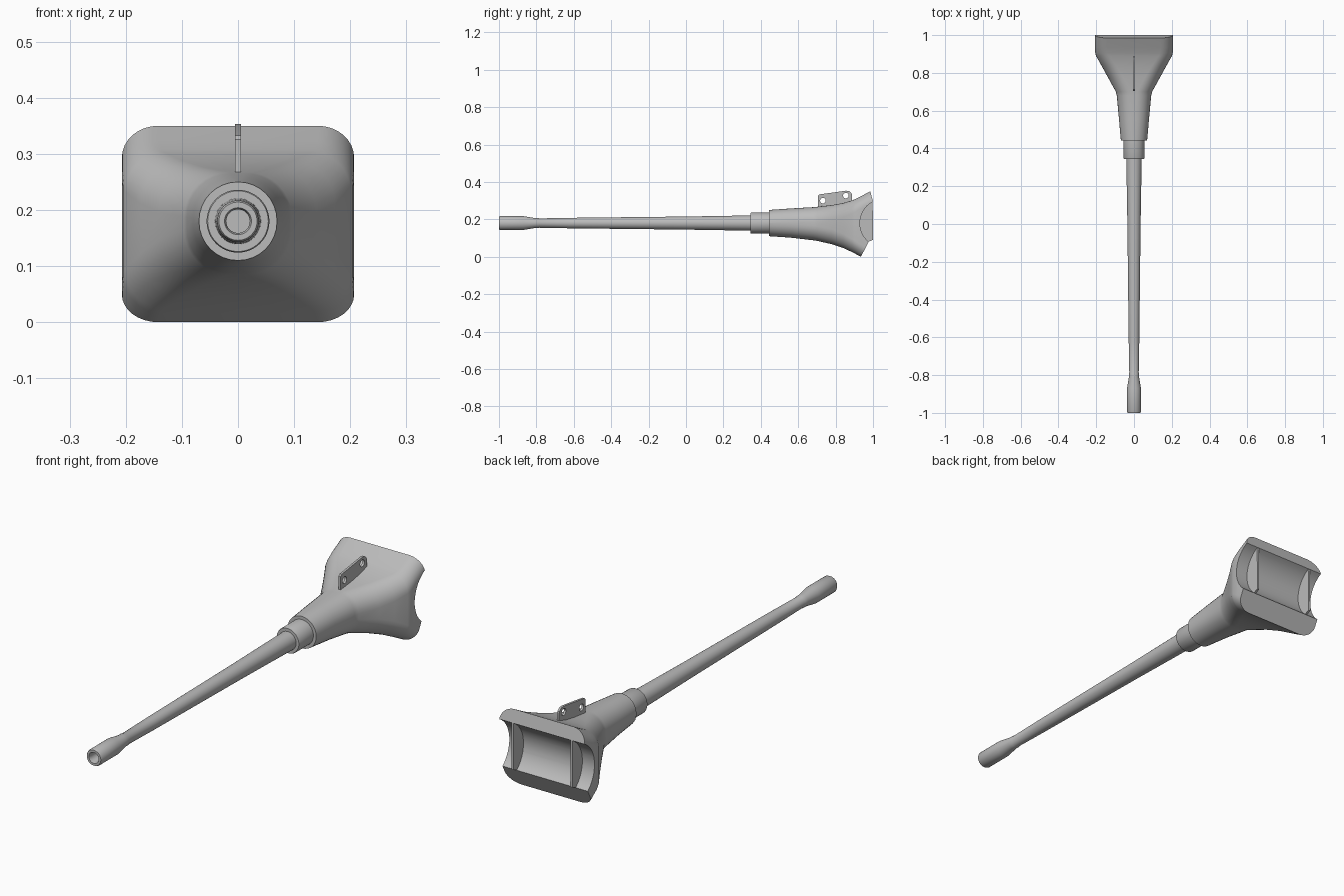
import bpy, bmesh, math
from mathutils import Vector

if "Cube" in bpy.data.objects:
    bpy.data.objects.remove(bpy.data.objects["Cube"])

AXIS_Z = 0.18
grey = bpy.data.materials.new("plain_grey")
grey.diffuse_color = (0.50, 0.50, 0.50, 1)
grey.use_nodes = True
grey.node_tree.nodes["Principled BSDF"].inputs["Base Color"].default_value = grey.diffuse_color


def make_object(name, bm, smooth=True):
    bmesh.ops.remove_doubles(bm, verts=bm.verts, dist=1e-5)
    bmesh.ops.recalc_face_normals(bm, faces=bm.faces)
    mesh = bpy.data.meshes.new(name)
    bm.to_mesh(mesh)
    bm.free()
    mesh.materials.append(grey)
    obj = bpy.data.objects.new(name, mesh)
    bpy.context.collection.objects.link(obj)
    if smooth:
        shade(obj)
    return obj


def shade(obj):
    bpy.ops.object.select_all(action='DESELECT')
    obj.select_set(True)
    bpy.context.view_layer.objects.active = obj
    bpy.ops.object.shade_smooth_by_angle(angle=math.radians(30))


def loft(bm, rings):
    """Skin a list of equal point rings and cap both ends."""
    loops = [[bm.verts.new(p) for p in ring] for ring in rings]
    n = len(loops[0])
    for a, b in zip(loops, loops[1:]):
        for i in range(n):
            j = (i + 1) % n
            bm.faces.new((a[i], a[j], b[j], b[i]))
    bm.faces.new(loops[0])
    bm.faces.new(loops[-1])


def lathe(name, profile, sides=48):
    """Turn (y, radius) pairs about the long axis."""
    bm = bmesh.new()
    ang = [2 * math.pi * i / sides for i in range(sides)]
    loft(bm, [[(r * math.cos(a), y, AXIS_Z + r * math.sin(a)) for a in ang]
              for y, r in profile])
    return make_object(name, bm)


def prism(name, outline, x0, x1, smooth=True):
    """Extrude a (y, z) outline along x."""
    bm = bmesh.new()
    loft(bm, [[(x, y, z) for y, z in outline] for x in (x0, x1)])
    return make_object(name, bm, smooth)


def cut(obj, cutter):
    mod = obj.modifiers.new("cut", 'BOOLEAN')
    mod.operation = 'DIFFERENCE'
    mod.solver = 'EXACT'
    mod.object = cutter
    bpy.context.view_layer.objects.active = obj
    bpy.ops.object.modifier_apply(modifier=mod.name)
    bpy.data.objects.remove(cutter)


def arc3(a, b, c, n):
    """Points on the circle through a, b, c (in that order)."""
    (ax, ay), (bx, by), (cx, cy) = a, b, c
    d = 2 * (ax * (by - cy) + bx * (cy - ay) + cx * (ay - by))
    sa, sb, sc = ax * ax + ay * ay, bx * bx + by * by, cx * cx + cy * cy
    ox = (sa * (by - cy) + sb * (cy - ay) + sc * (ay - by)) / d
    oy = (sa * (cx - bx) + sb * (ax - cx) + sc * (bx - ax)) / d
    r = math.hypot(ax - ox, ay - oy)
    t0 = math.atan2(ay - oy, ax - ox) % (2 * math.pi)
    t1 = math.atan2(cy - oy, cx - ox) % (2 * math.pi)
    return [(ox + r * math.cos(t0 + (t1 - t0) * i / n),
             oy + r * math.sin(t0 + (t1 - t0) * i / n)) for i in range(n + 1)]


# Pipe with a wider hollow tip
lathe("pipe", [
    (-0.78, 0.012), (-0.78, 0.021), (-0.99, 0.021), (-1.0, 0.024), (-1.0, 0.034),
    (-0.994, 0.037), (-0.87, 0.037), (-0.81, 0.027), (-0.79, 0.027),
    (-0.785, 0.025), (-0.62, 0.028), (0.0, 0.035), (0.36, 0.041)])

# Collar between the pipe and the flared body
lathe("collar", [(0.345, 0.035), (0.345, 0.054), (0.349, 0.056), (0.46, 0.056)])


# Flared body: round at the front, rounded rectangle at the mouth
def section(y, hw, top, bottom, r, steps=8):
    cz, hh = (top + bottom) / 2, (top - bottom) / 2
    pts = []
    for q, (sx, sz) in enumerate(((1, 1), (-1, 1), (-1, -1), (1, -1))):
        for i in range(steps + 1):
            a = math.pi / 2 * (q + i / steps)
            pts.append((sx * (hw - r) + r * math.cos(a), y,
                        cz + sz * (hh - r) + r * math.sin(a)))
    return pts


stations = [(0.443, 0.0695, 0.250, 0.110, 0.0690), (0.56, 0.080, 0.258, 0.102, 0.073),
            (0.68, 0.091, 0.265, 0.088, 0.078), (0.70, 0.096, 0.267, 0.085, 0.079),
            (0.78, 0.140, 0.276, 0.067, 0.080), (0.84, 0.173, 0.287, 0.047, 0.076),
            (0.89, 0.201, 0.302, 0.024, 0.070), (0.905, 0.205, 0.308, 0.016, 0.068),
            (0.935, 0.207, 0.323, 0.000, 0.065), (0.985, 0.207, 0.350, -0.03, 0.065),
            (1.05, 0.207, 0.385, -0.07, 0.065)]
bm = bmesh.new()
loft(bm, [section(*s) for s in stations])
body = make_object("flared_body", bm, False)

# Mouth: slanted lips with a round saddle running from side to side
saddle = arc3((1.0, 0.295), (0.93, 0.185), (0.977, 0.08), 20)
mouth = [(1.3, 0.5), (0.95, 0.467), (0.985, 0.35)] + saddle + \
        [(0.935, 0.0), (0.895, -0.075), (0.895, -0.2), (1.3, -0.2)]
cut(body, prism("mouth_cutter", mouth, -0.4, 0.4, False))
shade(body)

# Two end plates standing in the saddle
for side, name in ((1, "right_saddle_plate"), (-1, "left_saddle_plate")):
    plate = [(y - 0.002, z) for y, z in saddle] + [(1.0, 0.09)]
    prism(name, plate, side * 0.138, side * 0.148)

# Hanging tab with two holes
tab = prism("hanging_tab", [
    (0.705, 0.25), (0.705, 0.326), (0.712, 0.333), (0.855, 0.353), (0.872, 0.351),
    (0.885, 0.340), (0.888, 0.325), (0.885, 0.29), (0.86, 0.27)], -0.005, 0.005, False)
for cy, cz in ((0.732, 0.300), (0.855, 0.327)):
    hole = [(cy + 0.015 * math.cos(i * math.pi / 12), cz + 0.015 * math.sin(i * math.pi / 12))
            for i in range(24)]
    cut(tab, prism("hole_cutter", hole, -0.05, 0.05, False))
shade(tab)
